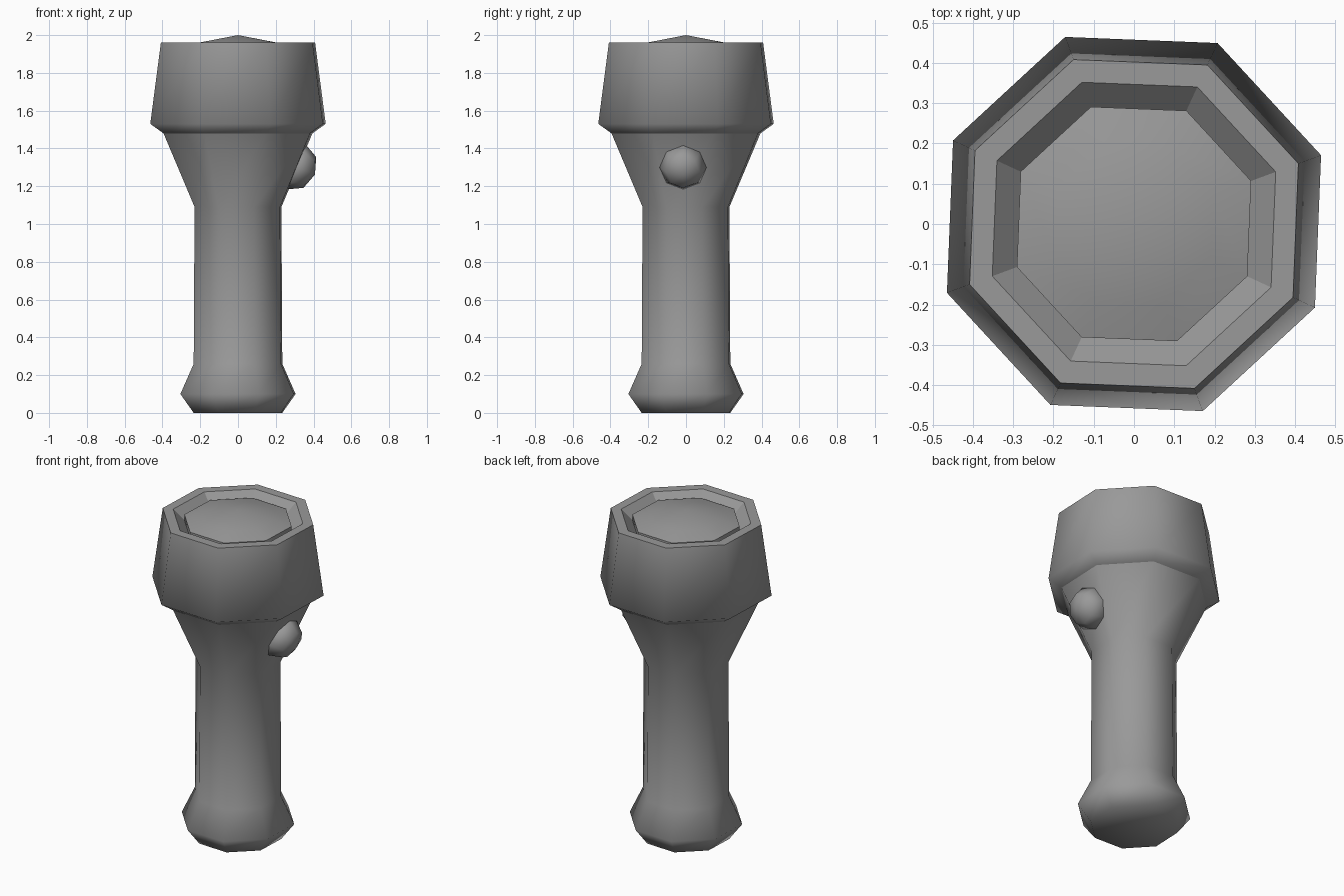
import bpy
import bmesh
from math import cos, sin, pi, radians, atan2
from mathutils import Matrix, Vector

cube = bpy.data.objects.get("Cube")
if cube:
    bpy.data.objects.remove(cube, do_unlink=True)

SIDES = 8
TWIST = radians(20.2)

grey = bpy.data.materials.new("mid_grey")
grey.use_nodes = True
colour = (0.32, 0.32, 0.32, 1)
grey.diffuse_color = colour
grey.node_tree.nodes["Principled BSDF"].inputs["Base Color"].default_value = colour


def finish(name, bm, sharp_angle):
    bmesh.ops.recalc_face_normals(bm, faces=bm.faces)
    mesh = bpy.data.meshes.new(name)
    bm.to_mesh(mesh)
    bm.free()
    mesh.materials.append(grey)
    obj = bpy.data.objects.new(name, mesh)
    bpy.context.collection.objects.link(obj)
    bpy.ops.object.select_all(action="DESELECT")
    obj.select_set(True)
    bpy.context.view_layer.objects.active = obj
    bpy.ops.object.shade_smooth_by_angle(angle=radians(sharp_angle))
    return obj


def lathe(name, profile, sharp_angle):
    """Turn a (radius, height) profile into an eight-sided solid."""
    bm = bmesh.new()
    rings = []
    for r, z in profile:
        count = SIDES if r else 1
        rings.append([bm.verts.new((r * cos(TWIST + 2 * pi * i / SIDES),
                                    r * sin(TWIST + 2 * pi * i / SIDES), z))
                      for i in range(count)])
    for a, b in zip(rings, rings[1:]):
        for i in range(SIDES):
            j = (i + 1) % SIDES
            corners = [a[i % len(a)], a[j % len(a)], b[j % len(b)], b[i % len(b)]]
            bm.faces.new(list(dict.fromkeys(corners)))
    return finish(name, bm, sharp_angle)


# Handle with flared neck and rounded pommel
lathe("handle", [(0, 0), (0.25, 0), (0.325, 0.1), (0.25, 0.26),
                 (0.245, 1.09), (0.42, 1.48)], 80)

# Lamp head with a flat rim and a shallow recess
lathe("lamp_head", [(0.42, 1.48), (0.495, 1.53), (0.435, 1.96)], 80)
lathe("rim", [(0.435, 1.96), (0.375, 1.96), (0.31, 1.9)], 30)

# Domed lens
lathe("lens", [(0.31, 1.9), (0.31, 1.935), (0.21, 1.962), (0, 2.0)], 50)

# Flattened push button lying on the slope of the neck
bm = bmesh.new()
bmesh.ops.create_uvsphere(bm, u_segments=8, v_segments=4, radius=1)
tilt = Vector((0.924, 0, -0.38)).to_track_quat("Z", "Y").to_matrix().to_4x4()
bm.transform(Matrix.Translation((0.315, -0.015, 1.3)) @ tilt
             @ Matrix.Diagonal((0.125, 0.125, 0.1, 1)))
finish("button", bm, 80)
